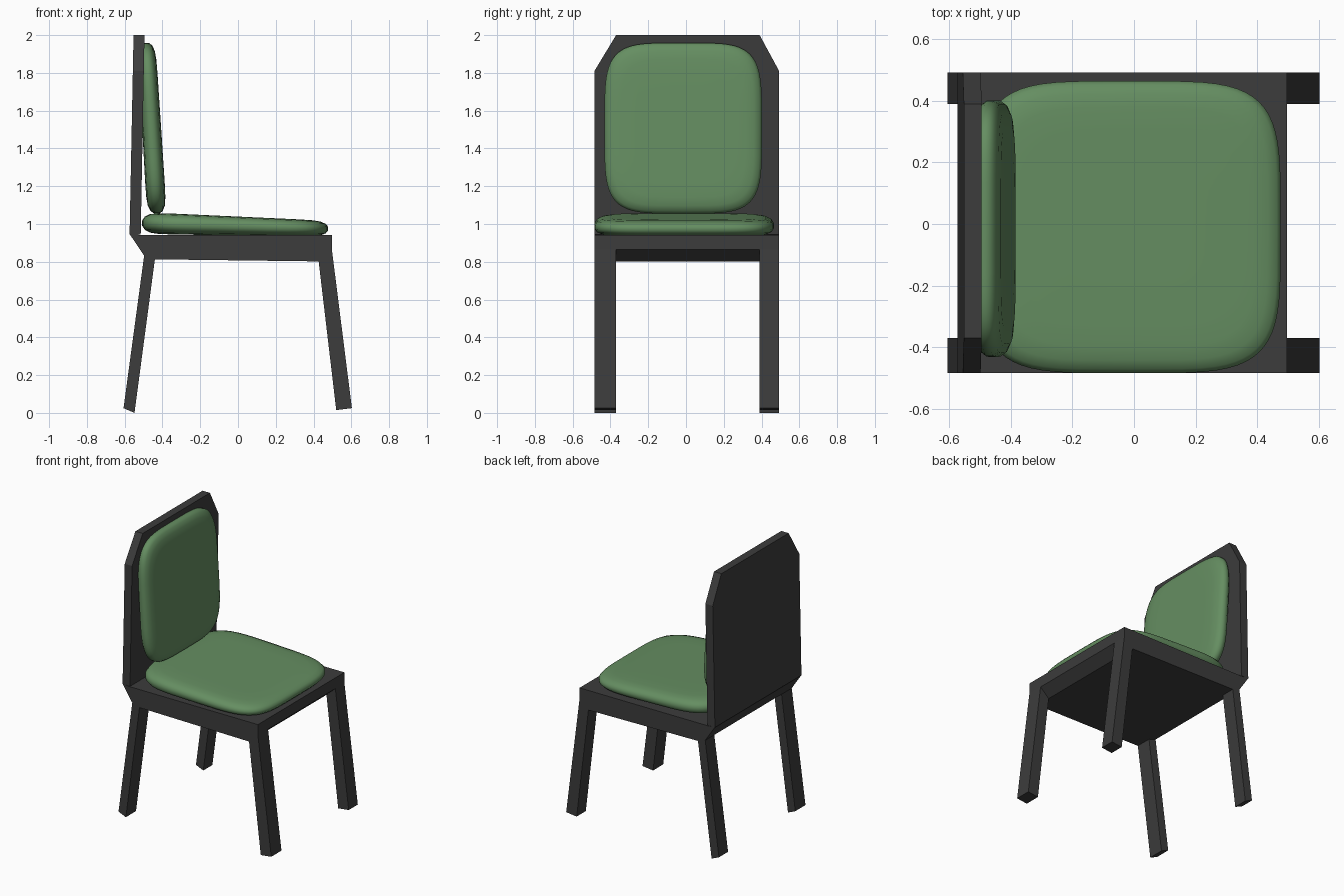
import bpy, bmesh, math

if "Cube" in bpy.data.objects:
    bpy.data.objects.remove(bpy.data.objects["Cube"])

Y0, Y1 = -0.485, 0.493          # chair sides
LEG_R, LEG_L = -0.37, 0.39      # inner sides of the legs


def material(name, rgb):
    m = bpy.data.materials.new(name)
    m.diffuse_color = (*rgb, 1)
    m.use_nodes = True
    m.node_tree.nodes["Principled BSDF"].inputs["Base Color"].default_value = m.diffuse_color
    return m


FRAME = material("dark_frame", (0.045, 0.045, 0.045))
FABRIC = material("green_fabric", (0.13, 0.27, 0.12))


def add_object(name, bm, mat):
    bmesh.ops.recalc_face_normals(bm, faces=bm.faces[:])
    me = bpy.data.meshes.new(name)
    bm.to_mesh(me)
    bm.free()
    me.materials.append(mat)
    ob = bpy.data.objects.new(name, me)
    bpy.context.collection.objects.link(ob)
    return ob


def loft(name, rings, mat):
    """Join equal rings of points with quads and cap both ends."""
    bm = bmesh.new()
    loops = [[bm.verts.new(p) for p in r] for r in rings]
    n = len(loops[0])
    for a, b in zip(loops, loops[1:]):
        for i in range(n):
            j = (i + 1) % n
            bm.faces.new((a[i], a[j], b[j], b[i]))
    bm.faces.new(loops[0])
    bm.faces.new(loops[-1])
    return add_object(name, bm, mat)


def side_prism(name, profile, ya, yb):
    return loft(name, [[(x, y, z) for x, z in profile] for y in (ya, yb)], FRAME)


# seat frame: side profile with angled corners where the legs leave it
side_prism("seat_frame", [(-0.574, 0.947), (-0.515, 0.942), (0.497, 0.942), (0.497, 0.865),
                          (0.427, 0.802), (-0.44, 0.813), (-0.497, 0.832)], Y0, Y1)

# splayed legs
front = [(0.427, 0.802), (0.497, 0.865), (0.603, 0.025), (0.52, 0.015)]
back = [(-0.44, 0.813), (-0.497, 0.832), (-0.606, 0.025), (-0.548, 0.0)]
for side, ya, yb in (("right", Y0, LEG_R), ("left", LEG_L, Y1)):
    side_prism("front_leg_" + side, front, ya, yb)
    side_prism("back_leg_" + side, back, ya, yb)

# backrest panel with clipped top corners, leaning slightly
panel = [(Y0, 0.945), (Y1, 0.945), (Y1, 1.81), (0.39, 2.0), (-0.37, 2.0), (Y0, 1.81)]


def lean(x_low, x_high):
    return [(x_low + (x_high - x_low) * (z - 0.945) / 1.055, y, z) for y, z in panel]


loft("backrest_panel", [lean(-0.574, -0.553), lean(-0.515, -0.495)], FRAME)


def cushion(name, a, b, place, n=4.5, segments=64):
    """Pillow with a superellipse outline; place(u, v, w) maps it, w in -1..1."""
    side = [(0.17, 1.0), (0.09, 0.97), (0.045, 0.86), (0.016, 0.6), (0.003, 0.25)]
    levels = [(0.3, 1.0)] + side + [(d, -w) for d, w in reversed(side)] + [(0.3, -1.0)]
    rings = []
    for inset, w in levels:
        ring = []
        for i in range(segments):
            t = 2 * math.pi * i / segments
            c, s = math.cos(t), math.sin(t)
            u = (a - inset) * math.copysign(abs(c) ** (2 / n), c)
            v = (b - inset) * math.copysign(abs(s) ** (2 / n), s)
            ring.append(place(u, v, w))
        rings.append(ring)
    ob = loft(name, rings, FABRIC)
    ob.data.shade_smooth()
    return ob


# seat cushion: thins and drops toward the front
cushion("seat_cushion", 0.495, 0.478,
        lambda u, v, w: (u - 0.015, v - 0.01, 0.99 - 0.03 * u + w * (0.046 - 0.016 * u) + 0.004 * w))

# back cushion: leans back toward the top
cushion("back_cushion", 0.42, 0.455,
        lambda u, v, w: (-0.457 - 0.06 * v + w * (0.05 - 0.006 * v), u - 0.015, v + 1.507))
